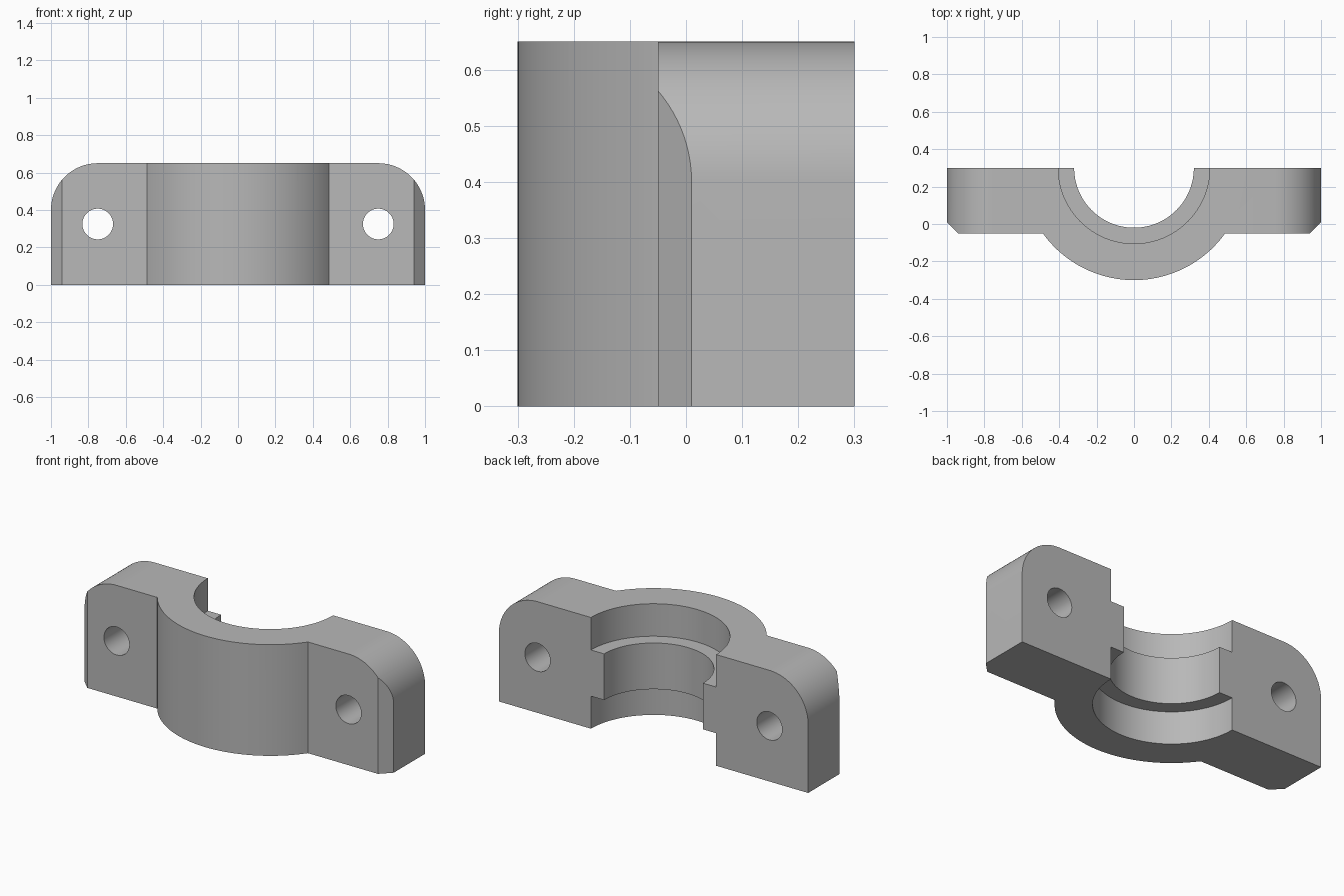
import bpy, bmesh
from math import sin, cos, pi, acos, radians
from mathutils import Matrix, Vector

old = bpy.data.objects.get("Cube")
if old:
    bpy.data.objects.remove(old, do_unlink=True)

HEIGHT, BACK, FRONT = 0.65, 0.3, -0.05
OUTER_R, BORE_R, RIDGE_R = 0.6, 0.405, 0.32
CORNER_R, CHAMFER = 0.25, 0.06
HOLE_X, HOLE_R = 0.75, 0.082
RIDGE_LOW, RIDGE_HIGH = 0.19, 0.46

steel = bpy.data.materials.new("plain grey")
steel.use_nodes = True
grey = (0.48, 0.48, 0.48, 1)
steel.diffuse_color = grey
steel.node_tree.nodes["Principled BSDF"].inputs["Base Color"].default_value = grey


def arc(cx, cy, r, start, end, steps):
    angles = [start + (end - start) * i / steps for i in range(steps + 1)]
    return [(cx + r * cos(a), cy + r * sin(a)) for a in angles]


def add_object(name, bm):
    bmesh.ops.recalc_face_normals(bm, faces=bm.faces)
    mesh = bpy.data.meshes.new(name)
    bm.to_mesh(mesh)
    bm.free()
    mesh.materials.append(steel)
    obj = bpy.data.objects.new(name, mesh)
    bpy.context.collection.objects.link(obj)
    return obj


def prism(name, points, offset):
    bm = bmesh.new()
    face = bm.faces.new([bm.verts.new(p) for p in points])
    top = bmesh.ops.extrude_face_region(bm, geom=[face])["geom"]
    verts = [v for v in top if isinstance(v, bmesh.types.BMVert)]
    bmesh.ops.translate(bm, verts=verts, vec=Vector(offset))
    return add_object(name, bm)


def cylinder(name, r, depth, location, rotation=0):
    bm = bmesh.new()
    matrix = Matrix.Translation(location) @ Matrix.Rotation(rotation, 4, "X")
    bmesh.ops.create_cone(bm, cap_ends=True, segments=96, radius1=r, radius2=r,
                          depth=depth, matrix=matrix)
    return add_object(name, bm)


def cut(target, tool, operation="DIFFERENCE"):
    tool.hide_render = True
    mod = target.modifiers.new("cut", "BOOLEAN")
    mod.operation, mod.object, mod.solver = operation, tool, "EXACT"
    bpy.context.view_layer.objects.active = target
    bpy.ops.object.modifier_apply(modifier=mod.name)
    bpy.data.objects.remove(tool, do_unlink=True)


# Plan outline: flanges with chamfered ends and a bulging round front
half = acos((BACK - FRONT) / OUTER_R)
plan = [(-1, BACK), (-1, FRONT + CHAMFER), (-1 + CHAMFER, FRONT)]
plan += arc(0, BACK, OUTER_R, -pi / 2 - half, -pi / 2 + half, 48)
plan += [(1 - CHAMFER, FRONT), (1, FRONT + CHAMFER), (1, BACK)]
clamp = prism("bearing_clamp", [(x, y, 0) for x, y in plan], (0, 0, HEIGHT))

# Front outline with rounded upper corners
cx, cz = 1 - CORNER_R, HEIGHT - CORNER_R
outline = [(-1.1, -0.1), (-1.1, 0), (-1, 0)]
outline = [(-1, -0.1), (1, -0.1)]
outline += arc(cx, cz, CORNER_R, 0, pi / 2, 24)
outline += arc(-cx, cz, CORNER_R, pi / 2, pi, 24)
rounding = prism("corner_rounding", [(x, -0.5, z) for x, z in outline], (0, 1, 0))
cut(clamp, rounding, "INTERSECT")

# Central bore, with a wider recess above and below the ridge
cut(clamp, cylinder("ridge_bore", RIDGE_R, 2, (0, BACK, 0)))
cut(clamp, cylinder("upper_recess", BORE_R, 1, (0, BACK, RIDGE_HIGH + 0.5)))
cut(clamp, cylinder("lower_recess", BORE_R, 1, (0, BACK, RIDGE_LOW - 0.5)))

# Bolt holes
for side in (-1, 1):
    cut(clamp, cylinder("bolt_hole", HOLE_R, 2, (side * HOLE_X, 0, HEIGHT / 2), pi / 2))

bpy.ops.object.select_all(action="DESELECT")
clamp.select_set(True)
bpy.context.view_layer.objects.active = clamp
bpy.ops.object.shade_smooth_by_angle(angle=radians(30))
